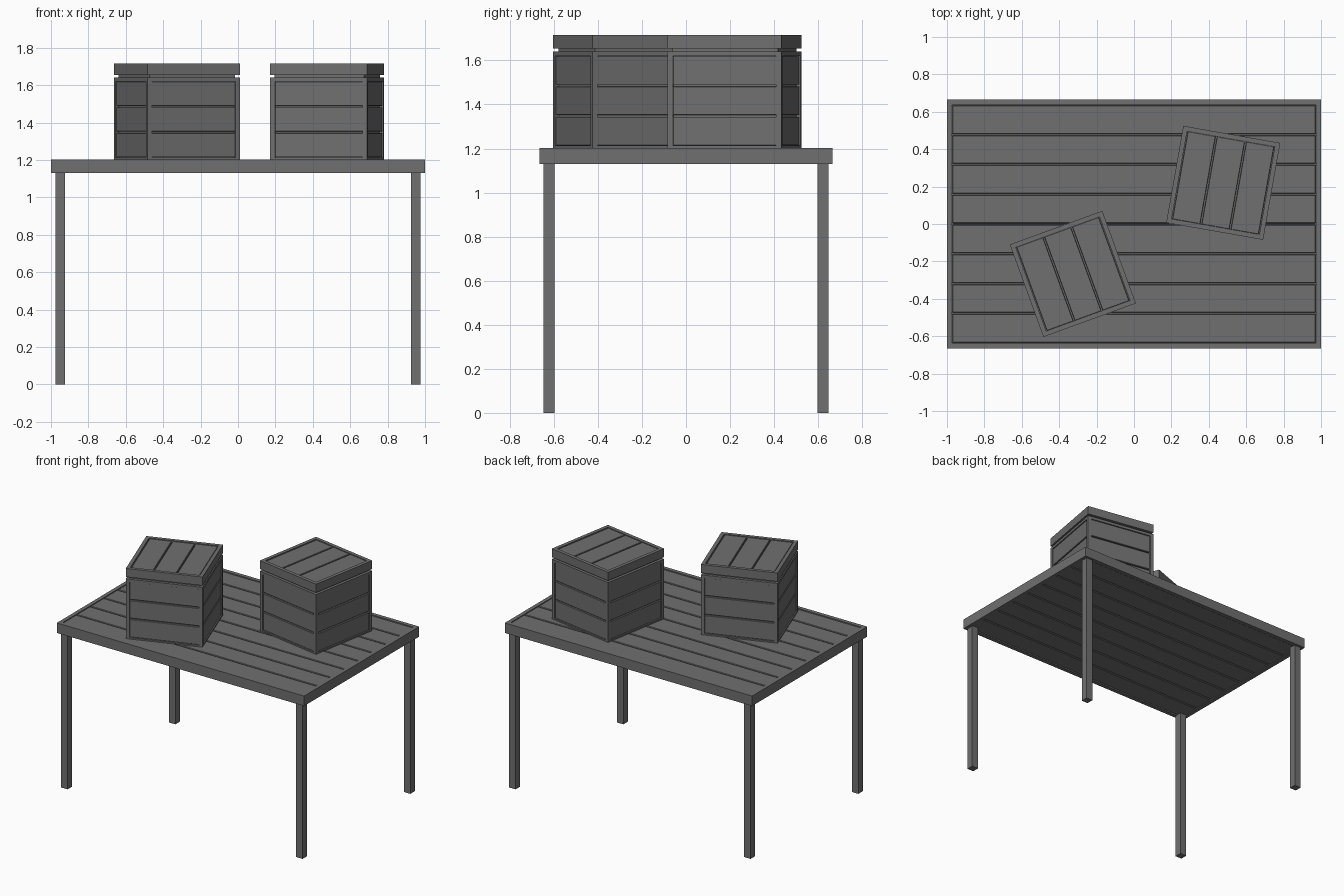
import bpy, bmesh
from math import radians
from mathutils import Matrix, Vector

cube = bpy.data.objects.get("Cube")
if cube:
    bpy.data.objects.remove(cube)

grey = bpy.data.materials.new("grey wood")
grey.use_nodes = True
GREY = (0.16, 0.16, 0.16, 1)
grey.diffuse_color = GREY
grey.node_tree.nodes["Principled BSDF"].inputs["Base Color"].default_value = GREY


def build(name, boxes, place=Matrix(), bevel=0):
    """One object from boxes given as (low corner, high corner)."""
    bm = bmesh.new()
    for low, high in boxes:
        low, high = Vector(low), Vector(high)
        m = Matrix.Translation((low + high) / 2) @ Matrix.Diagonal((*(high - low), 1))
        bmesh.ops.create_cube(bm, size=1, matrix=m)
    mesh = bpy.data.meshes.new(name)
    bm.to_mesh(mesh)
    bm.free()
    mesh.materials.append(grey)
    ob = bpy.data.objects.new(name, mesh)
    bpy.context.collection.objects.link(ob)
    ob.matrix_world = place
    if bevel:
        mod = ob.modifiers.new("edge", "BEVEL")
        mod.width, mod.segments = bevel, 1
    return ob


def rim(x, y, width, z0, z1):
    """Four rails around a rectangle of half sizes x and y."""
    a, b = x - width, y - width
    return [((-x, -y, z0), (x, -b, z1)), ((-x, b, z0), (x, y, z1)),
            ((-x, -b, z0), (-a, b, z1)), ((a, -b, z0), (x, b, z1))]


def strips(start, end, count, gap):
    """Ranges of equal boards with gaps between them."""
    step = (end - start) / count
    return [(start + i * step + gap / 2, start + (i + 1) * step - gap / 2)
            for i in range(count)]


# Table top: rim, planks and a core that closes the grooves
X, Y, Z0, Z1 = 1.0, 0.665, 1.13, 1.203
build("table_rim", rim(X, Y, 0.028, Z0, Z1))
build("table_planks", [((-X + 0.028, a, Z0 + 0.004), (X - 0.028, b, Z1 - 0.004))
                       for a, b in strips(-Y + 0.028, Y - 0.028, 8, 0.008)], bevel=0.003)
build("table_core", [((-X + 0.02, -Y + 0.02, Z0 + 0.02), (X - 0.02, Y - 0.02, Z1 - 0.02))])

# Legs
for sx, side in ((-1, "right"), (1, "left")):
    for sy, end in ((-1, "front"), (1, "back")):
        build(f"{end}_{side}_leg", [((-0.026, -0.026, 0), (0.026, 0.026, Z0 + 0.01))],
              Matrix.Translation((sx * 0.95, sy * 0.622, 0)))


def crate(name, x, y, angle):
    place = Matrix.Translation((x, y, Z1)) @ Matrix.Rotation(radians(angle), 4, "Z")
    h, w, top, lid = 0.263, 0.025, 0.437, 0.451
    full = 0.513
    inner = h - w
    # Corner posts with top and bottom rails
    posts = [((sx * h - w * (sx > 0), sy * h - w * (sy > 0), 0),
              (sx * h + w * (sx < 0), sy * h + w * (sy < 0), top))
             for sx in (-1, 1) for sy in (-1, 1)]
    rails = []
    for z0, z1 in ((0, 0.01), (0.417, top)):
        for s in (-1, 1):
            lo, hi = sorted((s * h, s * inner))
            rails += [((-inner, lo, z0), (inner, hi, z1)),
                      ((lo, -inner, z0), (hi, inner, z1))]
    build(name + "_frame", posts + rails, place)
    # Side boards
    boards = []
    for z0, z1 in strips(0.008, 0.42, 3, 0.008):
        for s in (-1, 1):
            lo, hi = sorted((s * (h - 0.006), s * (inner - 0.005)))
            boards += [((-inner, lo, z0), (inner, hi, z1)),
                       ((lo, -inner, z0), (hi, inner, z1))]
    build(name + "_side_boards", boards, place, 0.002)
    # Core behind the grooves and the gap under the lid
    c = h - 0.02
    build(name + "_core", [((-c, -c, 0.002), (c, c, full - 0.02))], place)
    # Lid
    build(name + "_lid_rim", rim(h, h, w, lid, full), place)
    build(name + "_lid_boards", [((a, -inner, lid), (b, inner, full - 0.005))
                                 for a, b in strips(-inner, inner, 3, 0.008)], place, 0.002)


crate("left_crate", 0.477, 0.22, -10)
crate("right_crate", -0.327, -0.267, 20)
